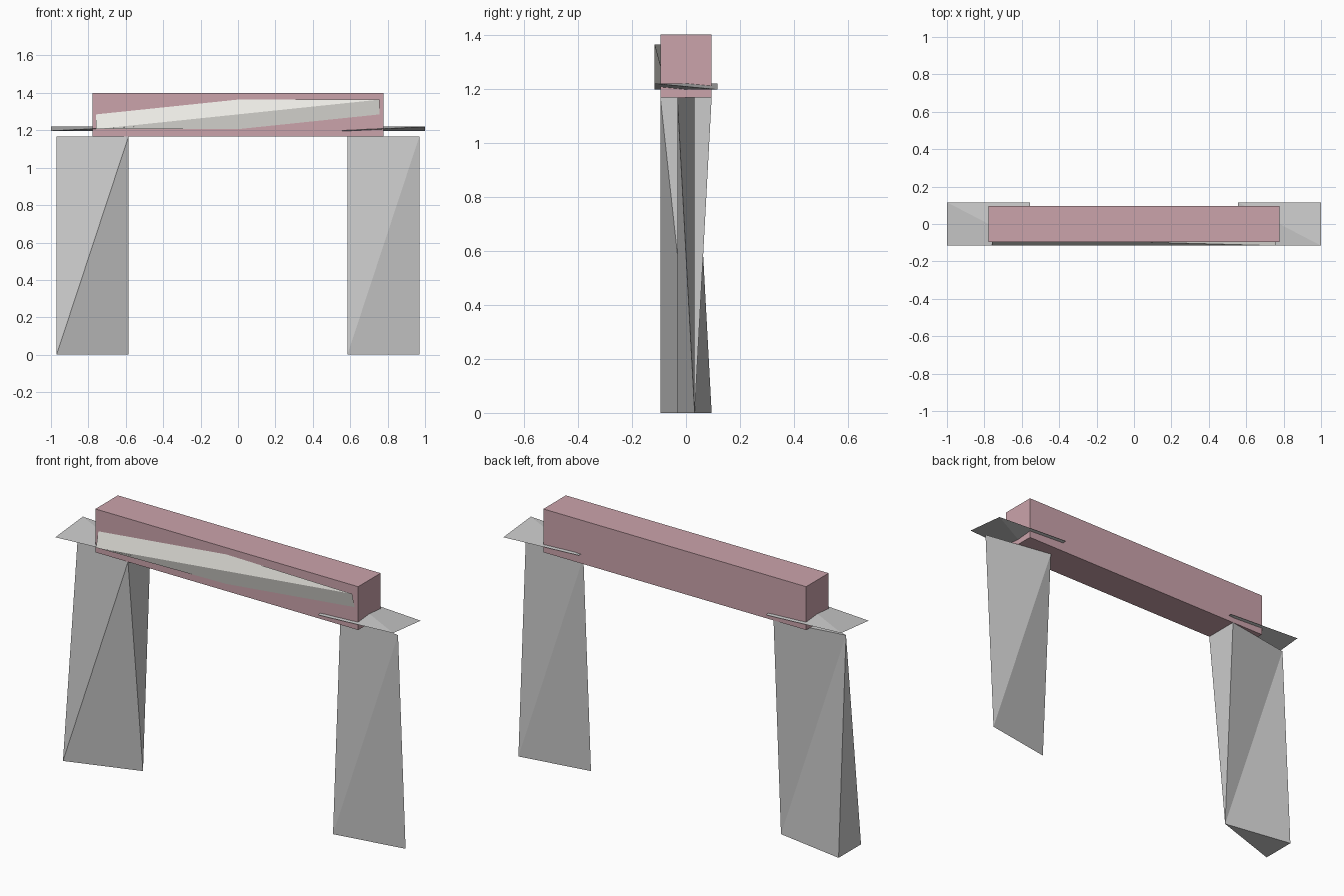
import bpy, bmesh

if "Cube" in bpy.data.objects:
    bpy.data.objects.remove(bpy.data.objects["Cube"])

def material(name, rgb):
    m = bpy.data.materials.new(name)
    m.diffuse_color = (*rgb, 1)
    m.use_nodes = True
    m.node_tree.nodes["Principled BSDF"].inputs["Base Color"].default_value = m.diffuse_color
    return m

def solid(name, verts, faces, mat=None):
    me = bpy.data.meshes.new(name)
    me.from_pydata(verts, [], faces)
    bm = bmesh.new()
    bm.from_mesh(me)
    bmesh.ops.recalc_face_normals(bm, faces=bm.faces)
    bm.to_mesh(me)
    bm.free()
    ob = bpy.data.objects.new(name, me)
    bpy.context.collection.objects.link(ob)
    if mat:
        me.materials.append(mat)
    return ob

def twisted_slab(name, a, b, c, d, mat=None):
    """Flat four-cornered wedge: edge a-b and edge c-d are the two ridges."""
    return solid(name, [a, b, c, d],
                 [(0, 1, 2), (0, 1, 3), (2, 3, 0), (2, 3, 1)], mat)

red = material("dull_red", (0.60, 0.37, 0.41))
cream = material("off_white", (0.87, 0.86, 0.81))

# Crossbeam
bpy.ops.mesh.primitive_cube_add(size=1, location=(0, 0, 1.284))
beam = bpy.context.object
beam.name = "crossbeam"
beam.scale = (1.556, 0.19, 0.232)
bpy.ops.object.transform_apply(location=False, rotation=False, scale=True)
beam.data.materials.append(red)

# Front panel, half sunk into the beam
twisted_slab("front_panel",
             (-0.76, -0.116, 1.206), (0.757, -0.116, 1.364),
             (-0.76, -0.074, 1.364), (0.757, -0.074, 1.206), cream)

# Cap plates, the left one turned half round from the right one
for name, s in (("right_cap", 1), ("left_cap", -1)):
    twisted_slab(name,
                 (s, -0.116 * s, 1.219), (0.555 * s, 0.116 * s, 1.219),
                 (s, 0.116 * s, 1.197), (0.555 * s, -0.116 * s, 1.197))

# Right pillar, a thin twisted sheet
H, XI, XO, T, W = 1.168, 0.585, 0.97, 0.032, 0.095
twisted_slab("right_pillar",
             (XI, -T, 0), (XO, -T, H), (XO, T, 0), (XI, T, H))

# Left pillar, thick at opposite corners
solid("left_pillar",
      [(-XO, -W, 0), (-XO, W, 0), (-XI, T, 0),
       (-XI, -W, H), (-XI, W, H), (-XO, T, H)],
      [(0, 2, 3), (0, 3, 5),      # front
       (1, 2, 5), (2, 4, 5),      # back
       (0, 1, 5), (2, 3, 4),      # sides
       (0, 1, 2), (3, 4, 5)])     # ends
